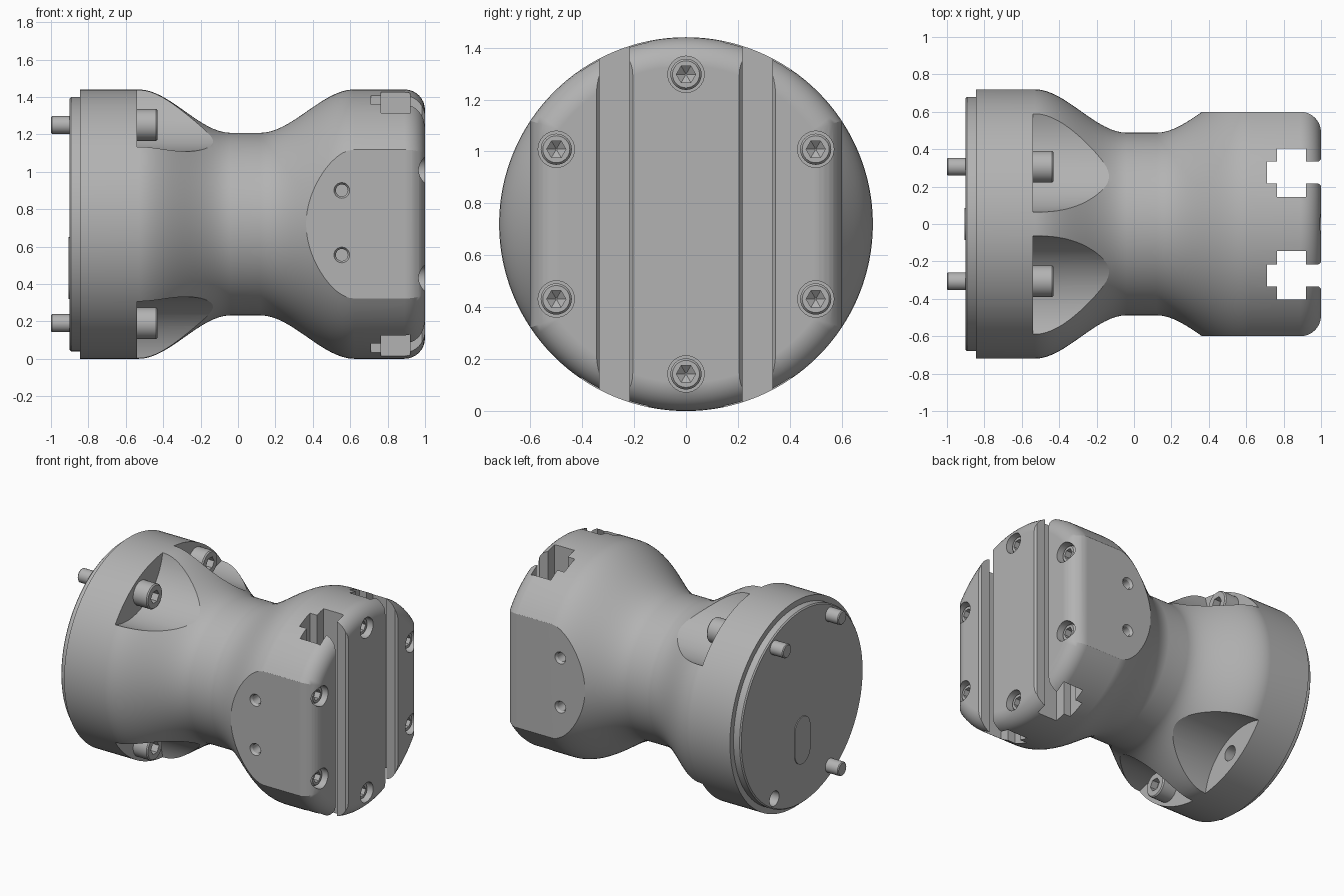
import bpy, bmesh, math
from math import sin, cos, pi, radians

cube = bpy.data.objects.get("Cube")
if cube:
    bpy.data.objects.remove(cube, do_unlink=True)

AXIS_Z = 0.72   # height of the long axis
R = 0.72        # outer radius

metal = bpy.data.materials.new("grey_metal")
metal.use_nodes = True
GREY = (0.45, 0.45, 0.45, 1)
metal.diffuse_color = GREY
for node in metal.node_tree.nodes:
    if node.type == 'BSDF_PRINCIPLED':
        node.inputs["Base Color"].default_value = GREY


def finish_mesh(name, bm):
    bmesh.ops.recalc_face_normals(bm, faces=bm.faces)
    mesh = bpy.data.meshes.new(name)
    bm.to_mesh(mesh)
    bm.free()
    mesh.materials.append(metal)
    ob = bpy.data.objects.new(name, mesh)
    bpy.context.scene.collection.objects.link(ob)
    return ob


def lathe(name, profile, y=0, z=0, n=32):
    """Solid of revolution about an x-parallel line; profile holds (x, radius)."""
    bm = bmesh.new()
    rings = [[bm.verts.new((x, y + r * cos(2 * pi * i / n), AXIS_Z + z + r * sin(2 * pi * i / n)))
              for i in range(n)] for x, r in profile]
    for a, b in zip(rings, rings[1:]):
        for i in range(n):
            j = (i + 1) % n
            bm.faces.new((a[i], a[j], b[j], b[i]))
    bm.faces.new(rings[0])
    bm.faces.new(rings[-1])
    return finish_mesh(name, bm)


def prism(name, points, z0=-0.2, z1=1.7):
    """Vertical prism over an (x, y) outline."""
    bm = bmesh.new()
    face = bm.faces.new([bm.verts.new((x, y, z0)) for x, y in points])
    top = bmesh.ops.extrude_face_region(bm, geom=[face])
    verts = [v for v in top["geom"] if isinstance(v, bmesh.types.BMVert)]
    bmesh.ops.translate(bm, vec=(0, 0, z1 - z0), verts=verts)
    return finish_mesh(name, bm)


def activate(ob):
    bpy.ops.object.select_all(action='DESELECT')
    ob.select_set(True)
    bpy.context.view_layer.objects.active = ob


def cut(target, cutter):
    mod = target.modifiers.new("cut", 'BOOLEAN')
    mod.operation = 'DIFFERENCE'
    mod.solver = 'EXACT'
    mod.object = cutter
    activate(target)
    bpy.ops.object.modifier_apply(modifier=mod.name)
    bpy.data.objects.remove(cutter, do_unlink=True)


def smooth(ob, angle=25):
    activate(ob)
    bpy.ops.object.shade_smooth_by_angle(angle=radians(angle))
    mod = ob.modifiers.new("normals", 'WEIGHTED_NORMAL')
    mod.keep_sharp = True


def blend(x0, r0, x1, r1, steps=16):
    """Smooth S-curve between two radii."""
    out = []
    for i in range(steps + 1):
        t = i / steps
        out.append((x0 + (x1 - x0) * t, r0 + (r1 - r0) * t * t * (3 - 2 * t)))
    return out


# Waisted body: flange, neck and rounded head
FILLET = 0.11
arc = [radians(90 * i / 8) for i in range(9)]
profile = [(-0.845, R)] + blend(-0.53, R, -0.04, 0.488) + blend(0.12, 0.488, 0.62, R)
profile += [(1 - FILLET + FILLET * sin(a), R - FILLET + FILLET * cos(a)) for a in arc]
body = lathe("body", profile, n=128)

# Flat sides of the head, with rounded front edges
for s in (1, -1):
    outline = [(0.2, 0.6)]
    outline += [(1 - FILLET + FILLET * sin(a), 0.6 - FILLET + FILLET * cos(a)) for a in arc]
    outline += [(1.1, 0.6 - FILLET), (1.1, 0.9), (0.2, 0.9)]
    cut(body, prism("side_cutter", [(x, s * y) for x, y in outline]))

# Two T-slots running the full height of the head
MID, NECK, WIDE = 0.275, 0.058, 0.13
half = [(1.1, 0.07), (1.0, 0.07), (0.985, NECK), (0.92, NECK), (0.92, WIDE),
        (0.765, WIDE), (0.765, NECK), (0.71, NECK)]
slot = [(x, MID + w) for x, w in half] + [(x, MID - w) for x, w in reversed(half)]
for s in (1, -1):
    cut(body, prism("slot_cutter", [(x, s * y) for x, y in slot]))


def cross_hole(s, z):
    """Blind, countersunk hole in a flat side."""
    bm = bmesh.new()
    steps = [(0.7, 0.055), (0.6, 0.042), (0.585, 0.032), (0.48, 0.032)]
    n = 24
    rings = [[bm.verts.new((0.555 + r * cos(2 * pi * i / n), s * y, z + r * sin(2 * pi * i / n)))
              for i in range(n)] for y, r in steps]
    for a, b in zip(rings, rings[1:]):
        for i in range(n):
            j = (i + 1) % n
            bm.faces.new((a[i], a[j], b[j], b[i]))
    bm.faces.new(rings[0])
    bm.faces.new(rings[-1])
    return finish_mesh("hole_cutter", bm)


for s in (1, -1):
    for z in (0.555, 0.9):
        cut(body, cross_hole(s, z))


def socket_screw(name, outline, y, z, top, hex_r):
    """Screw with a hexagonal socket ending in a shallow cone."""
    screw = lathe(name, outline, y, z)
    cut(screw, lathe("hex_cutter", [(top - 0.075, 0.004), (top - 0.05, hex_r), (top + 0.02, hex_r)],
                     y, z, n=6))
    smooth(screw)


# Counterbored screws around the head face
for k in range(6):
    a = radians(30 + 60 * k)
    y, z = 0.577 * cos(a), 0.577 * sin(a)
    cut(body, lathe("bore_cutter", [(0.88, 0.07), (1.1, 0.07)], y, z))
    socket_screw("head_screw", [(0.86, 0.06), (0.955, 0.06), (0.965, 0.052)], y, z, 0.965, 0.037)

# Round-bottomed pockets behind the flange, with mounting bolts
back_plate = lathe("back_plate", [(-0.9, 0.672), (-0.892, 0.68), (-0.83, 0.68)], n=128)
for deg in (60, 120, 240, 300):
    a = radians(deg)
    cut(body, lathe("pocket_cutter", [(-0.54, 0.396), (0.0, 0.396)],
                    0.906 * cos(a), 0.906 * sin(a), n=96))
    y, z = 0.612 * cos(a), 0.612 * sin(a)
    if deg == 60 or deg == 120 or deg == 240:
        bolt = [(-1.0, 0.042), (-0.994, 0.048), (-0.55, 0.048), (-0.55, 0.085),
                (-0.438, 0.085), (-0.43, 0.078)]
        socket_screw("mounting_bolt", bolt, y, z, -0.43, 0.045)
    else:
        # Empty bolt hole
        for part in (body, back_plate):
            cut(part, lathe("bolt_hole_cutter", [(-1.1, 0.052), (-0.5, 0.052)], y, z))

smooth(body)
smooth(back_plate)

# Raised rounded pad on the back plate
bm = bmesh.new()
ring = []
for i in range(25):
    a = pi * i / 24
    ring.append((0.085 * cos(a), 0.565 + 0.085 * sin(a)))
ring += [(-y, 0.97 - z) for y, z in ring]
base = bm.faces.new([bm.verts.new((-0.895, y, z)) for y, z in ring])
new = bmesh.ops.extrude_face_region(bm, geom=[base])
bmesh.ops.translate(bm, vec=(-0.011, 0, 0),
                    verts=[v for v in new["geom"] if isinstance(v, bmesh.types.BMVert)])
smooth(finish_mesh("back_pad", bm))
